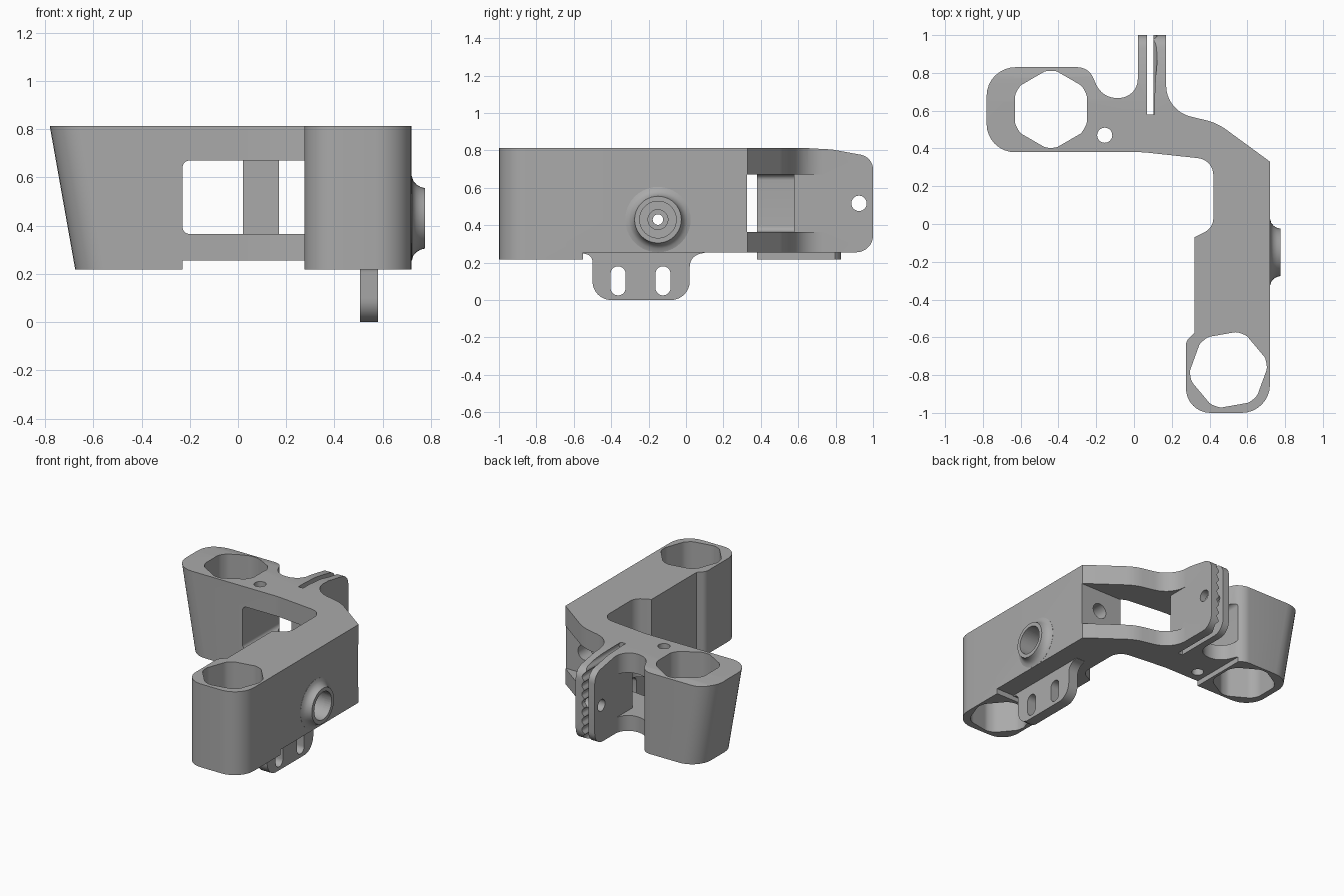
import bpy, bmesh, math
from mathutils import Vector, Matrix

cube = bpy.data.objects.get("Cube")
if cube:
    bpy.data.objects.remove(cube, do_unlink=True)

grey = bpy.data.materials.new("plain grey")
grey.use_nodes = True
tone = (0.4, 0.4, 0.4, 1)
grey.diffuse_color = tone
grey.node_tree.nodes["Principled BSDF"].inputs["Base Color"].default_value = tone


def add(name, bm):
    bmesh.ops.recalc_face_normals(bm, faces=bm.faces)
    mesh = bpy.data.meshes.new(name)
    bm.to_mesh(mesh)
    bm.free()
    mesh.materials.append(grey)
    obj = bpy.data.objects.new(name, mesh)
    bpy.context.collection.objects.link(obj)
    return obj


def fillet(corners, steps=8):
    """Round each (u, v, radius) corner of a closed outline."""
    out = []
    for i, (u, v, r) in enumerate(corners):
        p = Vector((u, v))
        if not r:
            out.append(p)
            continue
        a = (Vector(corners[i - 1][:2]) - p).normalized()
        b = (Vector(corners[(i + 1) % len(corners)][:2]) - p).normalized()
        half = a.angle(b) / 2
        centre = p + (a + b).normalized() * r / math.sin(half)
        start = p + a * r / math.tan(half) - centre
        end = p + b * r / math.tan(half) - centre
        sweep = start.angle_signed(end)
        for k in range(steps + 1):
            out.append(centre + Matrix.Rotation(-sweep * k / steps, 2) @ start)
    return out


def prism(name, outline, axis, lo, hi):
    """Extrude a 2D outline along an axis, keeping the other axes in order."""
    def place(p, t):
        c = [p[0], p[1]]
        c.insert("xyz".index(axis), t)
        return c
    bm = bmesh.new()
    face = bm.faces.new([bm.verts.new(place(p, lo)) for p in outline])
    res = bmesh.ops.extrude_face_region(bm, geom=[face])
    shift = Vector(place((0, 0), hi - lo))
    bmesh.ops.translate(bm, vec=shift,
                        verts=[g for g in res["geom"] if isinstance(g, bmesh.types.BMVert)])
    return add(name, bm)


def rect(u0, u1, v0, v1, r=0):
    return fillet([(u0, v0, r), (u0, v1, r), (u1, v1, r), (u1, v0, r)])


def circle(u, v, r, n=32):
    return [(u + r * math.cos(2 * math.pi * k / n), v + r * math.sin(2 * math.pi * k / n))
            for k in range(n)]


def socket_hole(u, v, turn):
    """Hexagon whose corners are clipped by a circle."""
    pts = []
    for d in range(0, 360, 4):
        off = math.radians((d - turn + 30) % 60 - 30)
        r = min(0.204, 0.19 / math.cos(off))
        pts.append((u + r * math.cos(math.radians(d)), v + r * math.sin(math.radians(d))))
    return pts


def lathe_x(name, profile, y, z):
    """Revolve (x, radius) points around a line parallel to x."""
    bm = bmesh.new()
    vs = [bm.verts.new((x, y + r, z)) for x, r in profile]
    es = [bm.edges.new(pair) for pair in zip(vs, vs[1:])]
    bmesh.ops.spin(bm, geom=vs + es, cent=(0, y, z), axis=(1, 0, 0),
                   angle=2 * math.pi, steps=40, use_duplicate=False)
    bmesh.ops.remove_doubles(bm, verts=bm.verts, dist=1e-5)
    return add(name, bm)


def boolean(obj, tool, mode="DIFFERENCE", keep=False):
    mod = obj.modifiers.new("shape", "BOOLEAN")
    mod.operation, mod.solver, mod.object = mode, "EXACT", tool
    bpy.context.view_layer.update()
    done = obj.evaluated_get(bpy.context.evaluated_depsgraph_get())
    mesh = bpy.data.meshes.new_from_object(done)
    obj.modifiers.clear()
    obj.data = mesh
    if not keep:
        bpy.data.objects.remove(tool, do_unlink=True)


# Bracket body: bent plan outline
plan = fillet([
    (-0.78, 0.38, 0.15), (-0.78, 0.83, 0.15), (-0.24, 0.83, 0.09),
    (-0.17, 0.667, 0.12), (0.02, 0.667, 0.1), (0.02, 1.1, 0), (0.17, 1.1, 0),
    (0.17, 0.6, 0.17), (0.44, 0.535, 0.3), (0.72, 0.33, 0), (0.72, -1, 0.15),
    (0.275, -1, 0.13), (0.275, -0.62, 0.06), (0.32, -0.575, 0), (0.32, -0.07, 0),
    (0.42, -0.02, 0.08), (0.42, 0.34, 0.09), (0.05, 0.38, 0.4)])
body = prism("bracket_body", plan, "z", 0.218, 0.9)

# Sloping outer wall of the rear socket (top is trimmed by the side profile)
for v in body.data.vertices:
    if v.co.x < -0.6:
        v.co.x += 0.105 if v.co.z < 0.5 else -0.016

# Side profile rounds the clamp end and sets the top
side = fillet([(-1.2, 0.1, 0), (-1.2, 0.812, 0), (0.65, 0.812, 0), (0.78, 0.805, 0),
               (1, 0.765, 0.08), (1, 0.255, 0.09), (0.86, 0.255, 0), (0.86, 0.1, 0)])
boolean(body, prism("side_trim", side, "x", -1.5, 1.5), "INTERSECT")

# Raised underside between the two sockets
boolean(body, prism("underside_cut", rect(-0.23, 1, -0.55, 1.3), "z", 0, 0.255))

# Window through the bridge, leaving the clamp block standing
window = prism("window_cut", rect(-0.23, 1.2, 0.365, 0.67, 0.03), "y", 0.325, 1.3)
boolean(window, prism("clamp_keep", rect(0.02, 0.17, 0.577, 1.5), "z", 0, 1))
boolean(body, window)

# Clamp slot with a scalloped face
teeth = [(0.07, 0.1), (0.07, 0.95)]
for k in range(109):
    z = 0.95 - 0.85 * k / 108
    teeth.append((0.1 + 0.022 * abs(math.sin(math.pi * z / 0.063)), z))
boolean(body, prism("slot_cut", teeth, "y", 0.58, 1.3))

# Sockets, pin hole, clamp bolt hole and end wall hole
for outline, axis, lo, hi in (
        (socket_hole(-0.44, 0.607, 0), "z", 0, 1),
        (socket_hole(0.5, -0.772, 40), "z", 0, 1),
        (circle(-0.155, 0.47, 0.04), "z", 0, 1),
        (circle(0.925, 0.517, 0.041), "x", -0.1, 0.3),
        (circle(0.57, 0.517, 0.055), "y", 0.1, 0.4)):
    boolean(body, prism("hole_cut", outline, axis, lo, hi))

# Flared boss on the side with a stepped bore
boss = lathe_x("side_boss", [(0.7, 0), (0.7, 0.175), (0.721, 0.175), (0.727, 0.155),
                             (0.74, 0.14), (0.757, 0.13), (0.775, 0.125), (0.775, 0)],
               -0.15, 0.43)
bore = lathe_x("bore_cut", [(0.2, 0), (0.2, 0.028), (0.55, 0.028), (0.55, 0.053),
                            (0.6, 0.053), (0.6, 0.098), (0.9, 0.098), (0.9, 0)],
               -0.15, 0.43)
boolean(body, bore, keep=True)
boolean(boss, bore)

# Mounting tab under the arm with two slots
tab_side = fillet([(-0.56, 0.27, 0), (-0.56, 0.253, 0), (-0.5, 0.235, 0.04),
                   (-0.5, 0, 0.1), (0.02, 0, 0.1), (0.02, 0.235, 0.07),
                   (0.1, 0.253, 0), (0.1, 0.27, 0)])
tab = prism("mounting_tab", tab_side, "x", 0.505, 0.58)
for y in (-0.363, -0.123):
    slot = rect(y - 0.04, y + 0.04, 0.025, 0.18, 0.039)
    boolean(tab, prism("tab_slot_cut", slot, "x", 0.4, 0.7))

# Smooth curved walls, keep hard edges
bpy.ops.object.select_all(action="DESELECT")
for obj in (body, boss, tab):
    obj.select_set(True)
bpy.context.view_layer.objects.active = body
bpy.ops.object.shade_smooth_by_angle(angle=math.radians(30))
